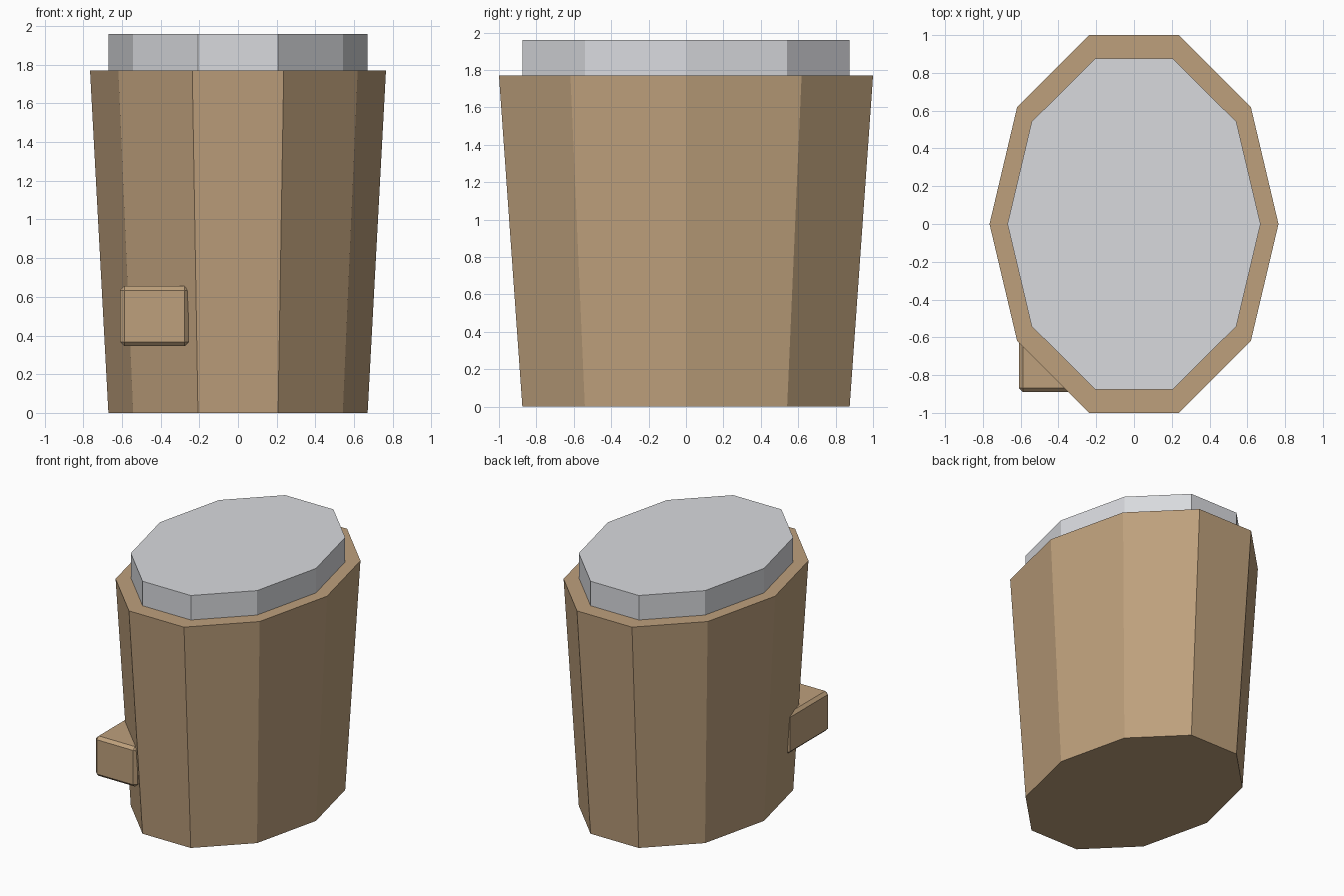
import bpy
import bmesh
import math

cube = bpy.data.objects.get("Cube")
if cube:
    bpy.data.objects.remove(cube, do_unlink=True)


def make_material(name, colour):
    mat = bpy.data.materials.new(name)
    mat.use_nodes = True
    mat.diffuse_color = colour
    mat.node_tree.nodes["Principled BSDF"].inputs["Base Color"].default_value = colour
    return mat


def add_object(name, bm, mat):
    bmesh.ops.recalc_face_normals(bm, faces=bm.faces)
    mesh = bpy.data.meshes.new(name)
    bm.to_mesh(mesh)
    bm.free()
    mesh.materials.append(mat)
    obj = bpy.data.objects.new(name, mesh)
    bpy.context.collection.objects.link(obj)
    return obj


def oval_prism(name, bottom, top, z0, z1, mat, sides=10):
    """Closed ten-sided oval column between two (x radius, y radius) rings."""
    bm = bmesh.new()
    rings = []
    for (rx, ry), z in ((bottom, z0), (top, z1)):
        angles = [math.tau * i / sides for i in range(sides)]
        rings.append([bm.verts.new((rx * math.cos(a), ry * math.sin(a), z)) for a in angles])
    low, high = rings
    bm.faces.new(low[::-1])
    bm.faces.new(high)
    for i in range(sides):
        j = (i + 1) % sides
        bm.faces.new((low[i], low[j], high[j], high[i]))
    return add_object(name, bm, mat)


def bevelled_box(name, low, high, width, mat):
    bm = bmesh.new()
    bmesh.ops.create_cube(bm, size=1)
    for v in bm.verts:
        v.co = [h if c > 0 else l for c, l, h in zip(v.co, low, high)]
    bmesh.ops.bevel(bm, geom=bm.edges[:], offset=width, segments=1,
                    profile=0.5, affect='EDGES')
    return add_object(name, bm, mat)


tan = make_material("tan", (0.515, 0.352, 0.202, 1))
light_grey = make_material("light grey", (0.69, 0.70, 0.73, 1))

# Tapered body with a flat rim
oval_prism("body", (0.67, 0.92), (0.765, 1.0515), 0, 1.77, tan)

# Straight-sided lid standing on the rim
oval_prism("lid", (0.67, 0.92), (0.67, 0.92), 1.75, 1.96, light_grey)

# Small block sunk into the front right of the body
bevelled_box("side_block", (-0.61, -0.89, 0.345), (-0.255, -0.38, 0.655), 0.022, tan)
